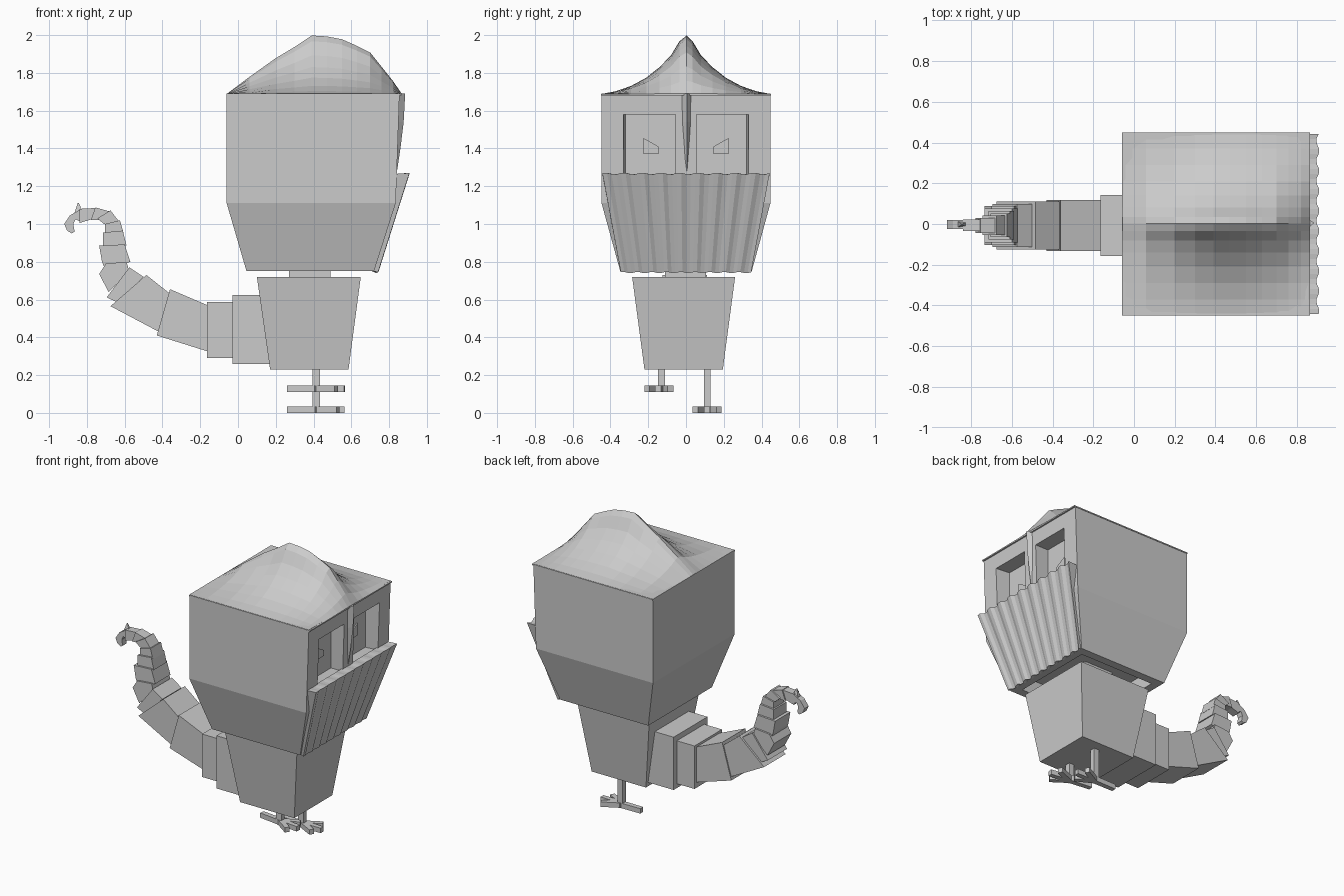
import bpy, bmesh, math

grey = bpy.data.materials.new("plain grey")
grey.diffuse_color = (0.6, 0.6, 0.6, 1)


def finish(name, bm):
    bmesh.ops.recalc_face_normals(bm, faces=bm.faces)
    me = bpy.data.meshes.new(name)
    bm.to_mesh(me)
    bm.free()
    me.materials.append(grey)
    ob = bpy.data.objects.new(name, me)
    bpy.context.collection.objects.link(ob)
    return ob


def loft(name, rings):
    """Closed solid through rings of equal point count."""
    bm = bmesh.new()
    vs = [[bm.verts.new(p) for p in r] for r in rings]
    n = len(rings[0])
    for a, b in zip(vs, vs[1:]):
        for i in range(n):
            j = (i + 1) % n
            bm.faces.new((a[i], a[j], b[j], b[i]))
    bm.faces.new(vs[0][::-1])
    bm.faces.new(vs[-1])
    return finish(name, bm)


def rect(x0, x1, y0, y1, z):
    return [(x0, y0, z), (x1, y0, z), (x1, y1, z), (x0, y1, z)]


def rect_x(x, y0, y1, z0, z1):
    return [(x, y0, z0), (x, y1, z0), (x, y1, z1), (x, y0, z1)]


def box(name, x0, x1, y0, y1, z0, z1):
    return loft(name, [rect(x0, x1, y0, y1, z0), rect(x0, x1, y0, y1, z1)])


def slab(name, xz, w, y=0.0):
    """Side profile in x, z given a width across y."""
    return loft(name, [[(x, y - w, z) for x, z in xz], [(x, y + w, z) for x, z in xz]])


# head: tapered below, recessed underside
head = loft("head", [rect(0.10, 0.67, -0.29, 0.29, 0.85),
                     rect(0.10, 0.67, -0.29, 0.29, 0.75),
                     rect(0.045, 0.72, -0.348, 0.348, 0.75),
                     rect(-0.06, 0.835, -0.447, 0.447, 1.11),
                     rect(-0.06, 0.855, -0.447, 0.447, 1.69)])

# eye openings and eyes
for side, s in (("right", -1), ("left", 1)):
    cut = loft("eye_cutter", [rect_x(0.75, s * 0.055, s * 0.32, 1.25, 1.58),
                              rect_x(0.95, s * 0.055, s * 0.342, 1.25, 1.58)])
    mod = head.modifiers.new("eye_opening", 'BOOLEAN')
    mod.operation, mod.solver, mod.object = 'DIFFERENCE', 'EXACT', cut
    bpy.context.view_layer.objects.active = head
    bpy.ops.object.modifier_apply(modifier=mod.name)
    bpy.data.objects.remove(cut)
    eye = [(s * 0.225, 1.37), (s * 0.145, 1.37), (s * 0.145, 1.41), (s * 0.225, 1.455)]
    loft(side + "_eye", [[(x, y, z) for y, z in eye] for x in (0.745, 0.758)])

# nose ridge
loft("nose_ridge", [[(0.82, -w, z), (x, 0.005, z), (0.82, w, z)]
                    for x, w, z in ((0.842, 0.02, 1.28), (0.86, 0.03, 1.4),
                                    (0.877, 0.045, 1.54), (0.885, 0.05, 1.69))])

# peaked crest: ridge profile times a concave cross-section
ridge = [(-0.06, 0), (0.06, 0.09), (0.2, 0.19), (0.3, 0.25), (0.39, 0.31), (0.47, 0.305),
         (0.55, 0.29), (0.63, 0.255), (0.7, 0.22), (0.76, 0.145), (0.82, 0.07), (0.865, 0.004)]
half = [(0.45, 0), (0.37, 0.05), (0.29, 0.14), (0.21, 0.28), (0.14, 0.46),
        (0.08, 0.66), (0.035, 0.9)]
cross = [(-y, h) for y, h in half] + [(0.003, 1)] + [(y, h) for y, h in half[::-1]]
loft("crest", [[(x, y, 1.688 + r * h) for y, h in cross] + [(x, 0.45, 1.68), (x, -0.45, 1.68)]
               for x, r in ridge])

# pleated jaw
N = 36
rings = []
for i in range(N + 1):
    t = 2 * i / N - 1
    w = 0.008 * math.sin(i * math.pi / 2 + 0.6)
    rings.append([(0.70, t * 0.335, 0.755), (0.737 + w, t * 0.345, 0.743 + 0.4 * w),
                  (0.903 + w, t * 0.443, 1.267 + 0.6 * w), (0.83, t * 0.443, 1.265)])
loft("pleated_jaw", rings)

# neck and body
box("neck", 0.27, 0.49, -0.11, 0.105, 0.70, 0.86)
loft("body", [rect(0.17, 0.585, -0.22, 0.195, 0.23), rect(0.10, 0.65, -0.285, 0.26, 0.72)])

# tail: overlapping segments, (half width, side profile)
tail = [
    (0.185, [(-0.03, 0.26), (0.17, 0.26), (0.12, 0.625), (-0.03, 0.625)]),
    (0.15, [(-0.165, 0.29), (-0.02, 0.29), (-0.02, 0.587), (-0.165, 0.587)]),
    (0.126, [(-0.43, 0.41), (-0.15, 0.322), (-0.15, 0.565), (-0.36, 0.655)]),
    (0.118, [(-0.675, 0.565), (-0.42, 0.43), (-0.365, 0.635), (-0.485, 0.73)]),
    (0.105, [(-0.695, 0.612), (-0.64, 0.585), (-0.50, 0.72), (-0.575, 0.77)]),
    (0.095, [(-0.735, 0.735), (-0.685, 0.64), (-0.575, 0.745), (-0.59, 0.80), (-0.7, 0.79)]),
    (0.083, [(-0.72, 0.80), (-0.70, 0.75), (-0.57, 0.80), (-0.60, 0.892), (-0.735, 0.885)]),
    (0.07, [(-0.715, 0.885), (-0.59, 0.885), (-0.61, 0.965), (-0.715, 0.955)]),
    (0.058, [(-0.705, 0.95), (-0.605, 0.95), (-0.625, 1.02), (-0.705, 1.0)]),
    (0.048, [(-0.71, 1.0), (-0.62, 1.0), (-0.675, 1.072), (-0.745, 1.03)]),
    (0.036, [(-0.735, 1.02), (-0.675, 1.065), (-0.755, 1.088), (-0.78, 1.02)]),
    (0.028, [(-0.775, 1.025), (-0.75, 1.085), (-0.84, 1.08), (-0.84, 1.005)]),
]
for i, (w, prof) in enumerate(tail):
    slab(f"tail_segment_{i + 1}", prof, w, -0.007)
# hooked tail tip with a small spike
slab("tail_hook", [(-0.83, 1.01), (-0.83, 1.08), (-0.89, 1.045), (-0.92, 1.0), (-0.905, 0.965),
                   (-0.88, 0.95), (-0.865, 0.96), (-0.872, 1.0), (-0.86, 1.025)], 0.022, -0.003)
loft("tail_spike", [rect(-0.865, -0.82, -0.015, 0.012, 1.06),
                    rect(-0.848, -0.843, -0.004, 0.0, 1.112)])

# legs and three-toed feet with a back toe
for side, y, z0, turn in (("right", -0.13, 0.11, -0.12), ("left", 0.112, 0.0, 0.0)):
    box(side + "_leg", 0.395, 0.435, y - 0.018, y + 0.018, z0 + 0.01, 0.25)
    toes = [("outer", -0.5 + turn, 0.13), ("middle", turn, 0.15),
            ("inner", 0.5 + turn, 0.13), ("back", math.pi + turn, 0.155)]
    for toe, a, length in toes:
        c, s = math.cos(a), math.sin(a)
        foot = [(u * c - v * s + 0.415, u * s + v * c + y)
                for u, v in ((-0.015, -0.018), (length, -0.016), (length, 0.016), (-0.015, 0.018))]
        loft(f"{side}_{toe}_toe", [[(px, py, z) for px, py in foot] for z in (z0, z0 + 0.034)])
